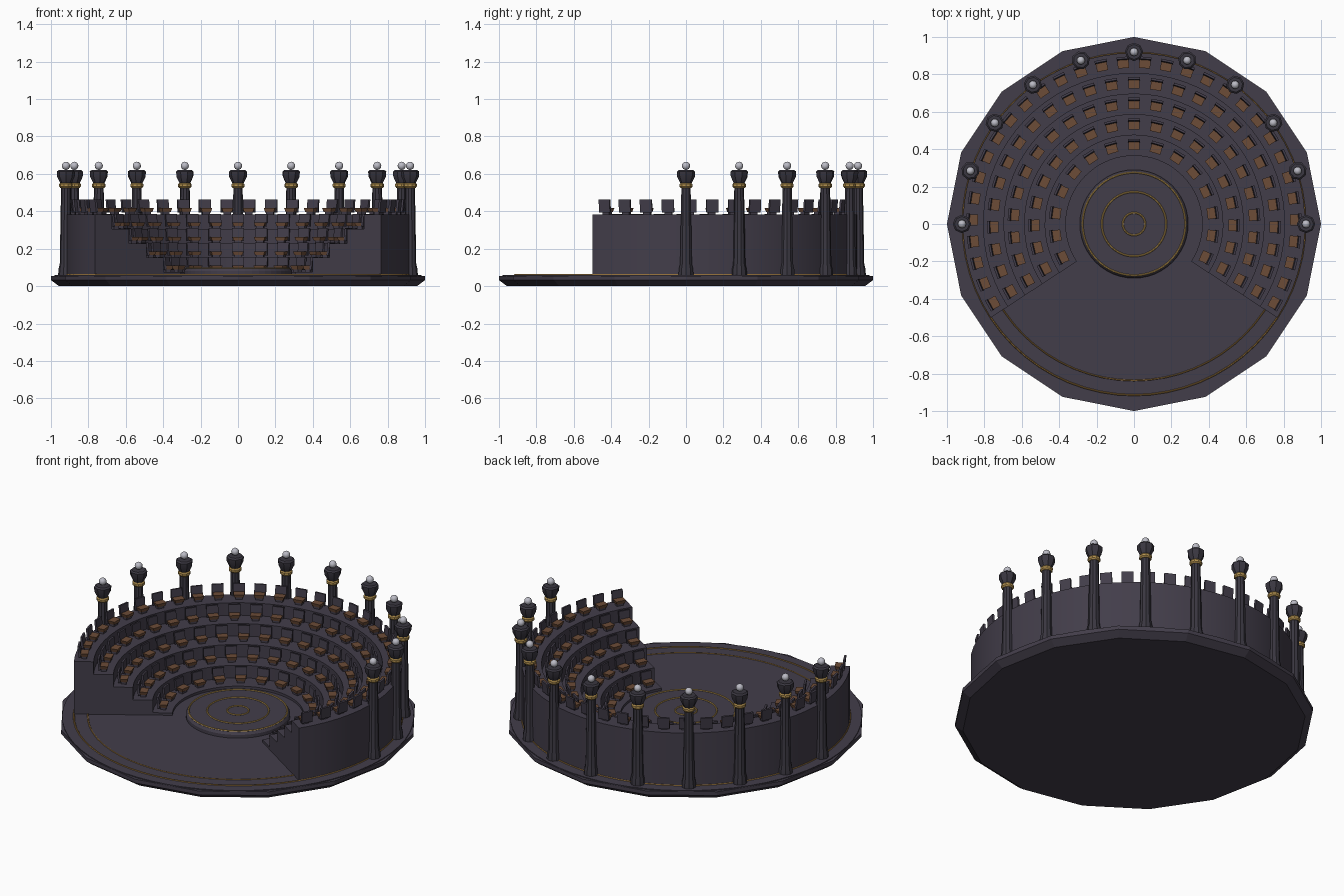
import bpy, bmesh, math
from mathutils import Matrix, Vector

cube = bpy.data.objects.get("Cube")
if cube:
    bpy.data.objects.remove(cube, do_unlink=True)


def material(name, rgb, rough=0.7):
    m = bpy.data.materials.new(name)
    m.use_nodes = True
    m.diffuse_color = (*rgb, 1)
    node = m.node_tree.nodes["Principled BSDF"]
    node.inputs["Base Color"].default_value = (*rgb, 1)
    node.inputs["Roughness"].default_value = rough
    return m


STONE = material("dark stone", (0.055, 0.047, 0.068))
PILLAR = material("pillar stone", (0.042, 0.038, 0.052))
GOLD = material("gold", (0.46, 0.29, 0.08))
BRONZE = material("bronze", (0.27, 0.15, 0.04))
WOOD = material("seat brown", (0.15, 0.072, 0.038))
PEARL = material("pale orb", (0.5, 0.5, 0.56))

FLOOR = 0.06
END = math.radians(33.2)        # seating runs this far past the x axis
ARC = math.pi + 2 * END
INNER, DEPTH, RISE = 0.365, 0.11, 0.077
ROWS = (15, 19, 23, 27, 32)


def mesh_from(bm, name, mats):
    bmesh.ops.recalc_face_normals(bm, faces=bm.faces)
    me = bpy.data.meshes.new(name)
    bm.to_mesh(me)
    bm.free()
    for m in mats:
        me.materials.append(m)
    return me


def add(name, me, loc=(0, 0, 0), turn=0, smooth=False):
    ob = bpy.data.objects.new(name, me)
    bpy.context.collection.objects.link(ob)
    ob.location = loc
    ob.rotation_euler.z = turn
    if smooth:
        bpy.ops.object.select_all(action="DESELECT")
        ob.select_set(True)
        bpy.context.view_layer.objects.active = ob
        bpy.ops.object.shade_smooth_by_angle(angle=math.radians(35))
    return ob


def sweep(bm, profile, sides, start=0.0, arc=math.tau, closed=False, mat=0):
    """Turn a (radius, height) profile around z; cap whatever stays open."""
    full = arc >= math.tau - 0.001
    count = sides if full else sides + 1
    rings = []
    for i in range(count):
        a = start + arc * i / sides
        rings.append([bm.verts.new((r * math.cos(a), r * math.sin(a), z)) for r, z in profile])
    n = len(profile)
    faces = []
    for i in range(sides):
        p, q = rings[i], rings[(i + 1) % count]
        for j in range(n if closed else n - 1):
            k = (j + 1) % n
            faces.append(bm.faces.new((p[j], q[j], q[k], p[k])))
    if not full:
        faces += [bm.faces.new(rings[0]), bm.faces.new(rings[-1])]
    elif not closed:
        faces += [bm.faces.new([r[0] for r in rings]), bm.faces.new([r[-1] for r in rings])]
    for f in faces:
        f.material_index = mat


def block(bm, size, centre, mat=0, tilt=0.0, taper=1.0):
    vs = bmesh.ops.create_cube(bm, size=1)["verts"]
    for v in vs:
        if v.co.z < 0:
            v.co.x *= taper
            v.co.y *= taper
    m = (Matrix.Translation(Vector(centre)) @ Matrix.Rotation(tilt, 4, "Y")
         @ Matrix.Diagonal((*size, 1)))
    bmesh.ops.transform(bm, matrix=m, verts=vs)
    for f in {f for v in vs for f in v.link_faces}:
        f.material_index = mat


def turned(name, profile, sides, mat, smooth=False, closed=False):
    bm = bmesh.new()
    sweep(bm, profile, sides, closed=closed)
    return add(name, mesh_from(bm, name, [mat]), smooth=smooth)


def ring(name, radius, z, mat, tube=0.005):
    profile = [(radius + tube * math.cos(k * math.tau / 6), z + tube * math.sin(k * math.tau / 6))
               for k in range(6)]
    turned(name, profile, 64, mat, True, True)


# Ground plinth and paved floor
turned("plinth", [(0.957, 0), (1, 0.032), (1, 0.055)], 16, STONE)
turned("floor", [(0.98, 0.04), (0.98, FLOOR)], 64, STONE)
ring("outer_floor_ring", 0.915, FLOOR, BRONZE)
ring("inner_floor_ring", 0.837, FLOOR, BRONZE, 0.004)

# Round stage with inlaid rings
turned("stage", [(0.29, 0.05), (0.29, 0.08), (0.28, 0.095)], 48, STONE)
for i, r in enumerate((0.06, 0.172, 0.275)):
    ring(f"stage_ring_{i + 1}", r, 0.096, GOLD)

# Stepped seating bank
profile = [(INNER, 0.05)]
for i in range(len(ROWS)):
    z = 0.075 + i * RISE
    profile += [(INNER + i * DEPTH, z), (INNER + (i + 1) * DEPTH, z)]
profile.append((INNER + len(ROWS) * DEPTH, 0.05))
bm = bmesh.new()
sweep(bm, profile, 48, -END, ARC, closed=True)
add("seating_bank", mesh_from(bm, "seating_bank", [STONE]), smooth=True)

# One seat facing inward: foot, cushion and backrest
bm = bmesh.new()
block(bm, (0.03, 0.04, 0.016), (0, 0, 0.008))
block(bm, (0.046, 0.06, 0.02), (-0.002, 0, 0.024), mat=1, taper=0.8)
block(bm, (0.012, 0.066, 0.068), (0.026, 0, 0.046), tilt=0.1)
seat = mesh_from(bm, "seat", [STONE, WOOD])
for i, count in enumerate(ROWS):
    r = INNER + (i + 0.5) * DEPTH
    for k in range(count):
        a = -END + ARC * (k + 0.5) / count
        add(f"seat_{i + 1}_{k + 1}", seat,
            (r * math.cos(a), r * math.sin(a), 0.075 + i * RISE), a)

# Pillar: shaft, band, flared capital and orb
bm = bmesh.new()
sweep(bm, [(0.042, 0.05), (0.04, 0.09), (0.033, 0.12), (0.026, 0.53)], 10)
sweep(bm, [(0.03, 0.525), (0.036, 0.532), (0.036, 0.545), (0.03, 0.552)], 10, mat=1)
sweep(bm, [(0.03, 0.55), (0.047, 0.585), (0.049, 0.612), (0.04, 0.62)], 8)
orb = bmesh.ops.create_uvsphere(bm, u_segments=12, v_segments=8, radius=0.022,
                                matrix=Matrix.Translation((0, 0, 0.643)))
for f in {f for v in orb["verts"] for f in v.link_faces}:
    f.material_index = 2
pillar = mesh_from(bm, "pillar", [PILLAR, GOLD, PEARL])
for k in range(11):
    a = math.pi * k / 10
    add(f"pillar_{k + 1}", pillar, (0.92 * math.cos(a), 0.92 * math.sin(a), 0), a, smooth=(k == 0))
